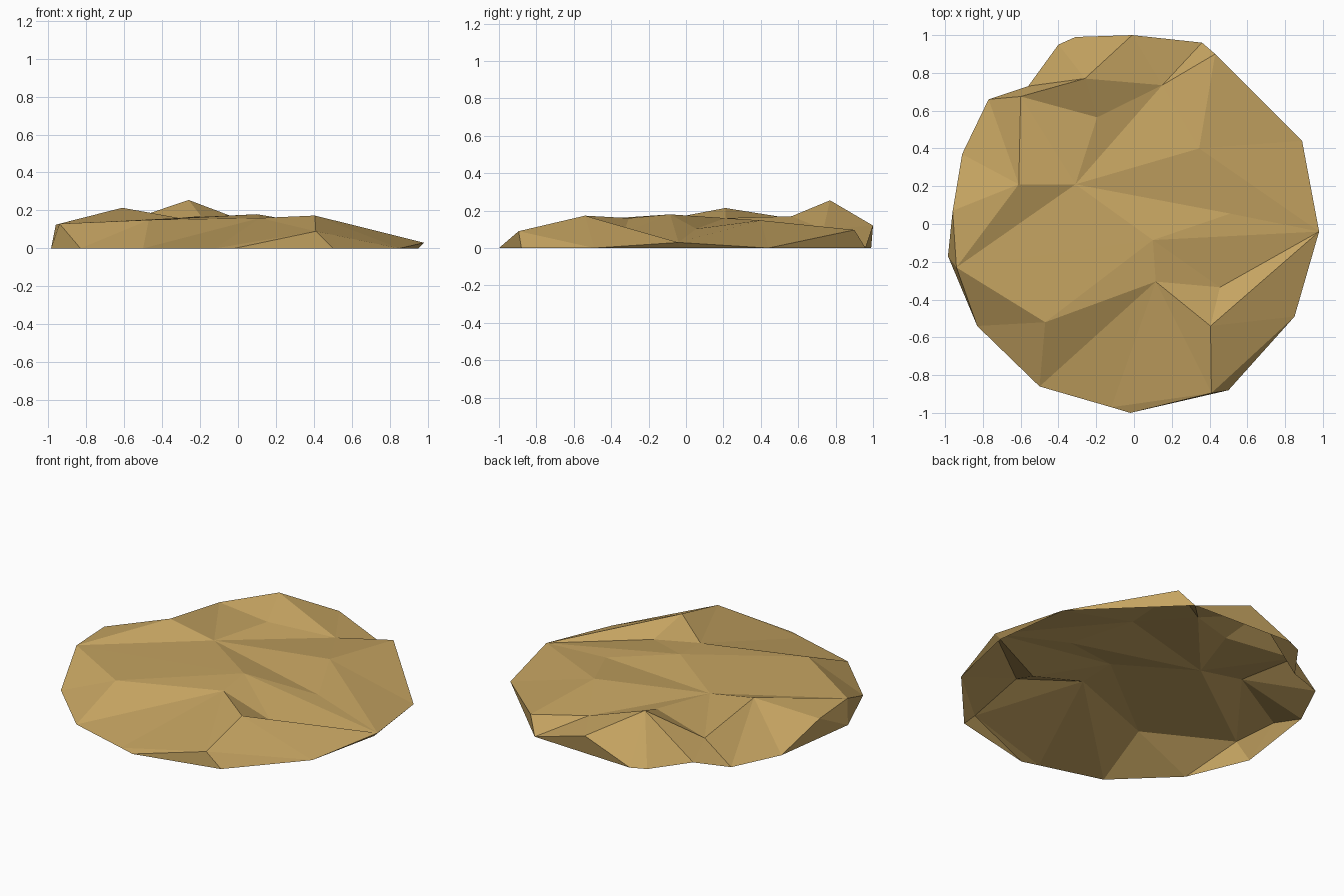
import bpy, bmesh
from mathutils import Vector
from mathutils.geometry import delaunay_2d_cdt

if "Cube" in bpy.data.objects:
    bpy.data.objects.remove(bpy.data.objects["Cube"])

# Ground outline, counter-clockwise from the back (raised points get a skirt below)
rim = [(-.01, 1, .12), (-.31, .99, 0), (-.40, .95, 0), (-.56, .73, 0), (-.77, .66, 0),
       (-.91, .37, 0), (-.96, .07, .125), (-.985, -.17, 0), (-.83, -.54, 0),
       (-.50, -.86, 0), (-.12, -.97, 0), (-.02, -1, 0), (.50, -.88, 0),
       (.85, -.49, 0), (.98, -.04, .03), (.89, .44, 0), (.43, .90, .097), (.36, .96, 0)]
# Peaks and dips of the mound top (indices 18 and up)
top = [(-.26, .77, .255), (.15, .735, .10), (-.195, .565, .17), (-.31, .21, .16),
       (-.61, .21, .214), (.345, .40, .148), (.51, .055, .103), (.10, -.085, .18),
       (.115, -.305, .16), (.455, -.335, .08), (.405, -.54, .173), (-.47, -.52, .15),
       (-.94, -.23, .13), (-.60, .675, .14), (.41, -.895, .09)]
pts = [Vector(p) for p in rim + top]
n = len(rim)

# Ridges and creases: each point and those it runs to
ridges = {18: (0, 1, 20, 31), 31: (2, 20, 21), 19: (16, 20, 21, 23), 22: (4, 6, 30, 31),
          21: (23, 24, 25, 30), 25: (14, 27, 29, 30), 14: (23, 24, 27, 28),
          26: (9, 10, 28, 29, 32), 28: (13, 32), 32: (10, 13), 29: (8, 9, 30), 23: (15, 24)}
edges = [(i, (i + 1) % n) for i in range(n)]
edges += [(a, b) for a, ends in ridges.items() for b in ends]

# Triangulate the top between outline and ridges
co, _, tris, orig, _, _ = delaunay_2d_cdt([p.xy for p in pts], edges, [], 1, 1e-5)
bm = bmesh.new()
vs = [bm.verts.new((c.x, c.y, pts[o[0]].z if o else .1)) for c, o in zip(co, orig)]
for t in tris:
    f = bm.faces.new([vs[i] for i in t])
    f.normal_update()
    if f.normal.z < 0:
        f.normal_flip()

# Skirt under the raised outline points; the right one overhangs a ground point
at = {o[0]: v for v, o in zip(vs, orig) if o}
for i in range(n):
    if rim[i][2] > 0:
        a, b = at[(i - 1) % n], at[(i + 1) % n]
        if i == 14:
            m = bm.verts.new((.95, -.03, 0))
            bm.faces.new((a, m, at[i]))
            bm.faces.new((m, b, at[i]))
        else:
            bm.faces.new((a, b, at[i]))

me = bpy.data.meshes.new("earth_mound")
bm.to_mesh(me)
bm.free()
mat = bpy.data.materials.new("sandy_brown")
mat.diffuse_color = (.56, .37, .12, 1)
mat.use_nodes = True
mat.node_tree.nodes["Principled BSDF"].inputs["Base Color"].default_value = mat.diffuse_color
me.materials.append(mat)
bpy.context.collection.objects.link(bpy.data.objects.new("earth_mound", me))
